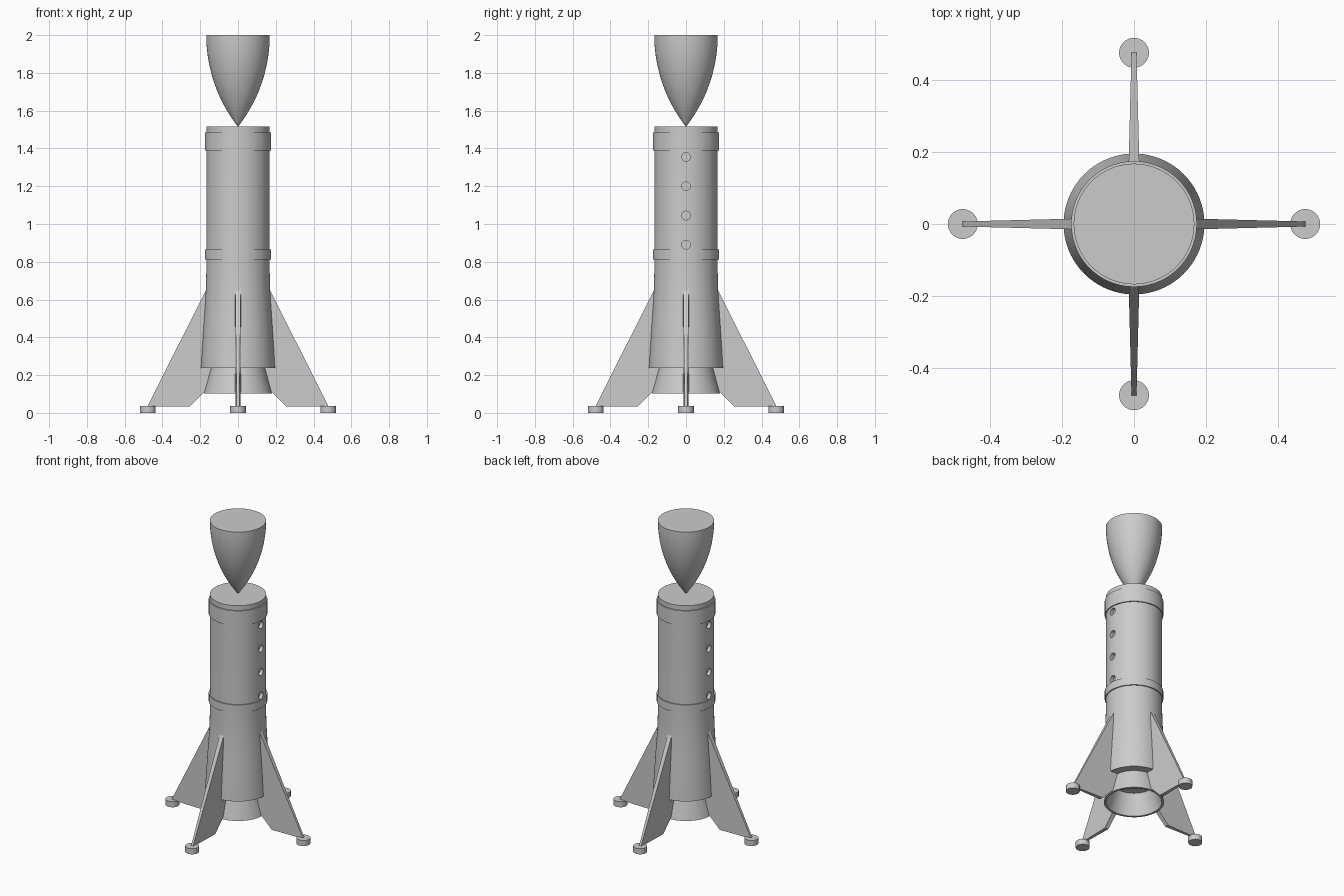
import bpy, bmesh, math
from mathutils import Matrix, Vector

if "Cube" in bpy.data.objects:
    bpy.data.objects.remove(bpy.data.objects["Cube"])

grey = bpy.data.materials.new("plain_grey")
grey.use_nodes = True
grey.diffuse_color = (0.6, 0.6, 0.6, 1)
grey.node_tree.nodes["Principled BSDF"].inputs["Base Color"].default_value = (0.6, 0.6, 0.6, 1)


def finish(name, bm, smooth=True):
    bmesh.ops.remove_doubles(bm, verts=bm.verts, dist=1e-5)
    bmesh.ops.recalc_face_normals(bm, faces=bm.faces)
    mesh = bpy.data.meshes.new(name)
    bm.to_mesh(mesh)
    bm.free()
    mesh.materials.append(grey)
    obj = bpy.data.objects.new(name, mesh)
    bpy.context.collection.objects.link(obj)
    if smooth:
        shade(obj)
    return obj


def shade(obj):
    bpy.ops.object.select_all(action='DESELECT')
    obj.select_set(True)
    bpy.context.view_layer.objects.active = obj
    bpy.ops.object.shade_smooth_by_angle(angle=math.radians(30))


def lathe(name, profile, sides=96, smooth=True):
    """Spin a (radius, height) profile around z."""
    bm = bmesh.new()
    verts = [bm.verts.new((r, 0, z)) for r, z in profile]
    edges = [bm.edges.new(pair) for pair in zip(verts, verts[1:])]
    bmesh.ops.spin(bm, geom=verts + edges, cent=(0, 0, 0), axis=(0, 0, 1),
                   angle=math.tau, steps=sides, use_merge=True)
    return finish(name, bm, smooth)


# Body: straight tube with a flared skirt
body = lathe("body", [(0, 0.238), (0.196, 0.238), (0.189, 0.36), (0.181, 0.48), (0.174, 0.58),
                      (0.17, 0.66), (0.168, 0.74), (0.168, 1.515), (0, 1.515)], smooth=False)

# Porthole recesses along both sides of the body
bm = bmesh.new()
for side in (-1, 1):
    for i in range(4):
        place = Matrix.Translation((side * 0.17, 0, 0.89 + 0.155 * i)) @ Matrix.Rotation(math.pi / 2, 4, 'Y')
        bmesh.ops.create_cone(bm, cap_ends=True, segments=32, radius1=0.023, radius2=0.023,
                              depth=0.05, matrix=place)
cutter = finish("porthole_cutter", bm, smooth=False)
cutter.hide_render = True
cut = body.modifiers.new("portholes", 'BOOLEAN')
cut.operation = 'DIFFERENCE'
cut.solver = 'EXACT'
cut.object = cutter
bpy.context.view_layer.objects.active = body
bpy.ops.object.modifier_apply(modifier=cut.name)
bpy.data.objects.remove(cutter)
shade(body)

# Raised bands
for name, low, high in (("lower_band", 0.812, 0.864), ("upper_band", 1.388, 1.484)):
    lathe(name, [(0.16, low), (0.175, low), (0.175, high), (0.16, high), (0.16, low)])

# Nose cone: pointed arch, tip resting on the body
radius, length = 0.168, 0.485
arc = (radius ** 2 + length ** 2) / (2 * radius)
steps = 24
curve = []
for i in range(steps + 1):
    t = length * i / steps
    curve.append((max(0, math.sqrt(arc ** 2 - (length - t) ** 2) + radius - arc), 1.515 + t))
lathe("nose_cone", curve + [(0, 2)])

# Engine nozzle: open bell
lathe("nozzle", [(0.14, 0.25), (0.18, 0.102), (0.166, 0.102), (0.125, 0.236), (0, 0.236)])

# Fins, thinner toward the tip, each standing on a round foot
outline = [(0.14, 0.235), (0.172, 0.117), (0.255, 0.033), (0.48, 0.033), (0.172, 0.645), (0.15, 0.69)]
for i, where in enumerate(("left", "back", "right", "front")):
    turn = Matrix.Rotation(i * math.pi / 2, 4, 'Z')
    bm = bmesh.new()
    rings = []
    for side in (-1, 1):
        rings.append([bm.verts.new(turn @ Vector((r, side * (0.0192 - 0.0255 * r), z))) for r, z in outline])
        bm.faces.new(rings[-1])
    for a in range(len(outline)):
        b = (a + 1) % len(outline)
        bm.faces.new((rings[0][a], rings[0][b], rings[1][b], rings[1][a]))
    finish(where + "_fin", bm, smooth=False)

    bm = bmesh.new()
    bmesh.ops.create_cone(bm, cap_ends=True, segments=48, radius1=0.0415, radius2=0.0415,
                          depth=0.037, matrix=turn @ Matrix.Translation((0.477, 0, 0.0185)))
    finish(where + "_foot", bm)
